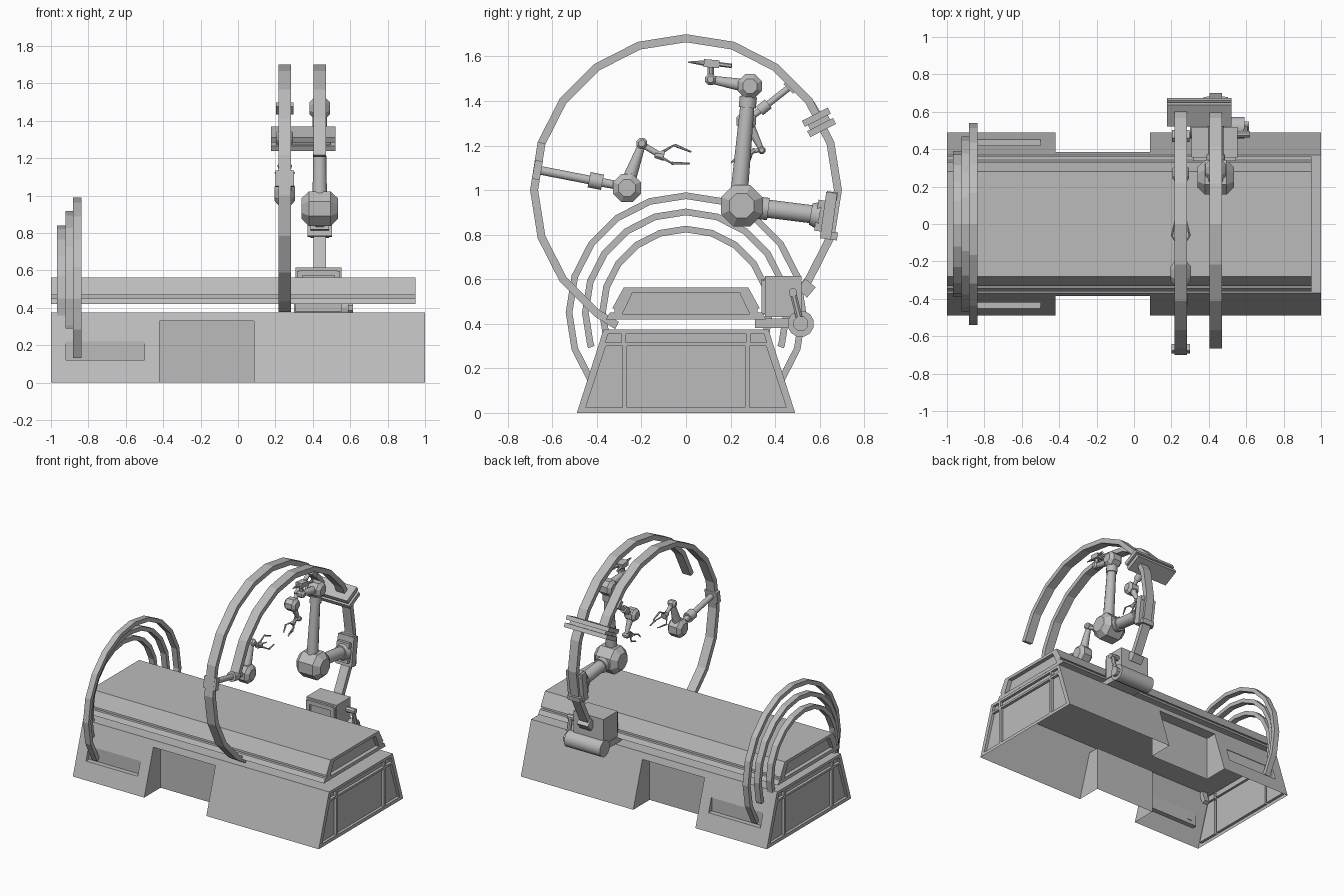
import bpy, bmesh, math
from math import radians, cos, sin
from mathutils import Vector, Matrix

cube = bpy.data.objects.get("Cube")
if cube:
    bpy.data.objects.remove(cube)

grey = bpy.data.materials.new("plain_grey")
grey.use_nodes = True
grey.diffuse_color = (0.5, 0.5, 0.5, 1)
grey.node_tree.nodes["Principled BSDF"].inputs["Base Color"].default_value = (0.5, 0.5, 0.5, 1)


def finish(name, bm, smooth=False):
    bmesh.ops.recalc_face_normals(bm, faces=bm.faces)
    me = bpy.data.meshes.new(name)
    bm.to_mesh(me)
    bm.free()
    me.materials.append(grey)
    ob = bpy.data.objects.new(name, me)
    bpy.context.collection.objects.link(ob)
    if smooth:
        bpy.ops.object.select_all(action='DESELECT')
        ob.select_set(True)
        bpy.context.view_layer.objects.active = ob
        bpy.ops.object.shade_smooth_by_angle(angle=radians(35))
    return ob


def loft(name, rings, smooth=False):
    """Skin a list of equal point loops and cap both ends."""
    bm = bmesh.new()
    rows = [[bm.verts.new(p) for p in ring] for ring in rings]
    n = len(rows[0])
    for a, b in zip(rows, rows[1:]):
        for i in range(n):
            j = (i + 1) % n
            bm.faces.new((a[i], a[j], b[j], b[i]))
    bm.faces.new(rows[0])
    bm.faces.new(rows[-1])
    return finish(name, bm, smooth)


def prism(name, poly, x0, x1):
    return loft(name, [[(x, y, z) for y, z in poly] for x in (x0, x1)])


def box(name, centre, size, angle=0):
    bm = bmesh.new()
    m = Matrix.Translation(centre) @ Matrix.Rotation(radians(angle), 4, 'X') @ Matrix.Diagonal((*size, 1))
    bmesh.ops.create_cube(bm, size=1, matrix=m)
    return finish(name, bm)


def lathe(name, p, q, profile, sides=12, smooth=True):
    """Turn (fraction along p-q, radius) pairs about the line p-q."""
    p, q = Vector(p), Vector(q)
    rot = (q - p).to_track_quat('Z', 'Y')
    rings = []
    for t, r in profile:
        rings.append([p.lerp(q, t) + rot @ Vector((r * cos(a), r * sin(a), 0))
                      for a in (math.tau * (i + .5) / sides for i in range(sides))])
    return loft(name, rings, smooth)


def tube(name, p, q, r0, r1=None, sides=12):
    return lathe(name, p, q, [(0, r0), (1, r1 or r0)], sides)


def joint(name, c, r, half):
    x, y, z = c
    lathe(name, (x - half, y, z), (x + half, y, z),
          [(0, r * .6), (.2, r), (.8, r), (1, r * .6)], 8, False)


def arc(name, x0, x1, radius, thick, cz, a0, a1):
    """Faceted hoop segment in the y-z plane with 18 degree facets."""
    angles = [a0] + [a for a in range(-90, 271, 18) if a0 < a < a1] + [a1]
    rings = []
    for a in angles:
        c, s = cos(radians(a)), sin(radians(a))
        rings.append([(x, r * c, cz + r * s) for x, r in
                      ((x0, radius), (x1, radius), (x1, radius - thick), (x0, radius - thick))])
    return loft(name, rings)


def cut(ob, cutters):
    for c in cutters:
        m = ob.modifiers.new("cut", 'BOOLEAN')
        m.operation, m.object, m.solver = 'DIFFERENCE', c, 'EXACT'
    bpy.context.view_layer.update()
    ev = ob.evaluated_get(bpy.context.evaluated_depsgraph_get())
    me = bpy.data.meshes.new_from_object(ev)
    ob.modifiers.clear()
    ob.data = me
    for c in cutters:
        bpy.data.objects.remove(c)


def hand(name, c, angle, size=1):
    """Palm and three bent fingers pointing along an angle in the y-z plane."""
    m = Matrix.Translation(c) @ Matrix.Rotation(radians(angle), 4, 'X')
    tube(name + "_palm", m @ Vector((0, -.03, 0)), m @ Vector((0, .012, 0)), .016 * size, .024 * size, 8)
    for k in range(3):
        a = radians(90 + 120 * k)
        pts = [m @ Vector((r * cos(a), u, r * sin(a))) * 1 for u, r in
               ((0, .015 * size), (.05 * size, .055 * size), (.13 * size, .035 * size))]
        for i in range(2):
            tube(f"{name}_finger_{k + 1}_{i + 1}", pts[i], pts[i + 1], .007, .004, 6)


# Base: sloped hull with side notches, slots and recessed end panels
base = prism("base", [(-.49, 0), (.49, 0), (.37, .375), (-.37, .375)], -1, 1)
cutters = []
panels = [[(.285, .025), (.45, .025), (.36, .3), (.285, .3)],
          [(.29, .315), (.362, .315), (.35, .355), (.29, .355)]]
middles = [[(-.265, .025), (.265, .025), (.265, .3), (-.265, .3)],
           [(-.27, .315), (.27, .315), (.27, .355), (-.27, .355)]]
for s in (-1, 1):
    cutters.append(box("cutter", (-.167, s * .45, .115), (.505, .3, .43)))
    cutters.append(box("cutter", (-.71, s * .515, .17), (.42, .2, .1)))
    for poly in panels + [[(-y, z) for y, z in p] for p in panels] + middles:
        cutters.append(prism("cutter", poly, s * .98, s * 1.1))
cut(base, cutters)
bm = bmesh.new()
bm.from_mesh(base.data)
under = [f for f in bm.faces if all(v.co.z < .001 for v in f.verts)]
bmesh.ops.delete(bm, geom=under, context='FACES')
bm.to_mesh(base.data)
bm.free()

# Bed: tapered top with a groove along each side and a recessed end
half = [(.36, .42), (.342, .45), (.322, .45), (.322, .468), (.332, .468), (.28, .562)]
bed = prism("bed", half + [(-y, z) for y, z in reversed(half)], -1, .95)
recess = [(-.285, .445), (.285, .445), (.24, .54), (-.24, .54)]
cut(bed, [prism("cutter", recess, .92, 1.1), prism("cutter", recess, -1.1, -.97)])

# Nested hoops over the end of the bed
for i, (x, r, end) in enumerate(((-.86, .54, 36), (-.90, .467, 20), (-.945, .39, 26))):
    arc(f"end_hoop_{i + 1}", x - .022, x + .022, r, .03, .45, -end, 180 + end)

# Two large gantry rings, joined by a pair of plates
X1, X2, CZ = .25, .437, 1.0
arc("gantry_ring_1", X1 - .034, X1 + .034, .7, .036, CZ, 27, 243)
arc("gantry_ring_2", X2 - .034, X2 + .034, .7, .036, CZ, -40, 162)
ca, sa = cos(radians(27)), sin(radians(27))
for i, t in enumerate((-.026, .026)):
    box(f"ring_plate_{i + 1}", (.35, .67 * ca - t * sa, CZ + .67 * sa + t * ca), (.345, .13, .03), 27)
box("ring_plate_core", (.35, .67 * ca, CZ + .67 * sa), (.29, .1, .03), 27)

# Control box with foot, screen frame, roller and lever
box("control_box", (.43, .437, .522), (.245, .165, .185))
for s in (-1, 1):
    box("screen_frame_upright", (.43 + s * .1, .348, .522), (.03, .02, .15))
    box("screen_frame_rail", (.43, .348, .522 + s * .065), (.2, .02, .03))
box("control_foot", (.43, .41, .402), (.245, .2, .042))
tube("roller", (.30, .515, .4), (.59, .515, .4), .06, sides=12)
tube("roller_hub", (.59, .515, .4), (.615, .515, .4), .035, sides=8)
tube("lever", (.6, .48, .54), (.6, .515, .4), .016, sides=8)
tube("lever_pivot", (.54, .48, .54), (.62, .48, .54), .02, sides=8)
box("ring_clevis", (X2, .54, .56), (.09, .06, .06), -40)

# Front arm on the first ring
box("front_arm_mount", (X1, -.667, 1.09), (.1, .035, .085), -10)
tube("front_arm_rod", (X1, -.66, 1.09), (X1, -.3, 1.02), .02)
tube("front_arm_collar", (X1, -.435, 1.047), (X1, -.375, 1.035), .036)
joint("front_arm_elbow", (X1, -.265, 1.01), .068, .055)
tube("front_arm_forearm", (X1, -.255, 1.05), (X1, -.2, 1.2), .032, .018)
joint("front_arm_wrist", (X1, -.198, 1.21), .026, .03)
tube("front_arm_link", (X1, -.198, 1.205), (X1, -.13, 1.165), .014)
hand("front_hand", (X1, -.11, 1.155), -8)

# Rear arm on the first ring
box("upper_arm_mount", (X1, .47, 1.465), (.095, .03, .06), 45)
tube("upper_arm_rod", (X1, .475, 1.47), (X1, .29, 1.325), .015)
tube("upper_arm_collar", (X1, .37, 1.388), (X1, .33, 1.356), .026)
joint("upper_arm_elbow", (X1, .27, 1.31), .047, .045)
tube("upper_arm_forearm", (X1, .285, 1.29), (X1, .335, 1.19), .024, .013)
joint("upper_arm_wrist", (X1, .34, 1.18), .018, .025)
tube("upper_arm_link", (X1, .34, 1.18), (X1, .295, 1.175), .01)
hand("upper_hand", (X1, .285, 1.165), 215, .7)

# Large arm on the second ring
box("large_arm_mount", (X2, .64, .885), (.13, .05, .21), -8)
box("large_arm_bracket", (X2, .605, .885), (.1, .04, .14), -8)
for s in (-1, 1):
    box("large_arm_lug", (X2, .655, .885 + s * .09), (.1, .05, .035), -8)
tube("large_arm_flange", (X2, .6, .886), (X2, .56, .893), .065, .05)
tube("large_arm_rod", (X2, .58, .89), (X2, .3, .925), .042)
tube("large_arm_collar", (X2, .37, .915), (X2, .33, .92), .052)
joint("large_arm_elbow", (X2, .25, .93), .1, .097)
tube("large_arm_column", (X2, .24, 1.0), (X2, .28, 1.43), .04, .032)
tube("large_arm_column_collar", (X2, .275, 1.37), (X2, .28, 1.42), .04)
joint("large_arm_top_joint", (X2, .287, 1.467), .058, .055)
tube("large_arm_forearm", (X2, .26, 1.47), (X2, .11, 1.497), .03, .018)
joint("large_arm_wrist", (X2, .11, 1.497), .026, .03)
tube("tool_post", (X2, .11, 1.5), (X2, .112, 1.56), .016, sides=8)
box("tool_body", (X2, .115, 1.568), (.05, .07, .035), -5)
tube("tool_tip", (X2, .085, 1.57), (X2, .01, 1.575), .014, .003, 8)
for s in (-1, 1):
    tube("tool_tail", (X2 + s * .014, .14, 1.566), (X2 + s * .025, .205, 1.558), .01, sides=6)
